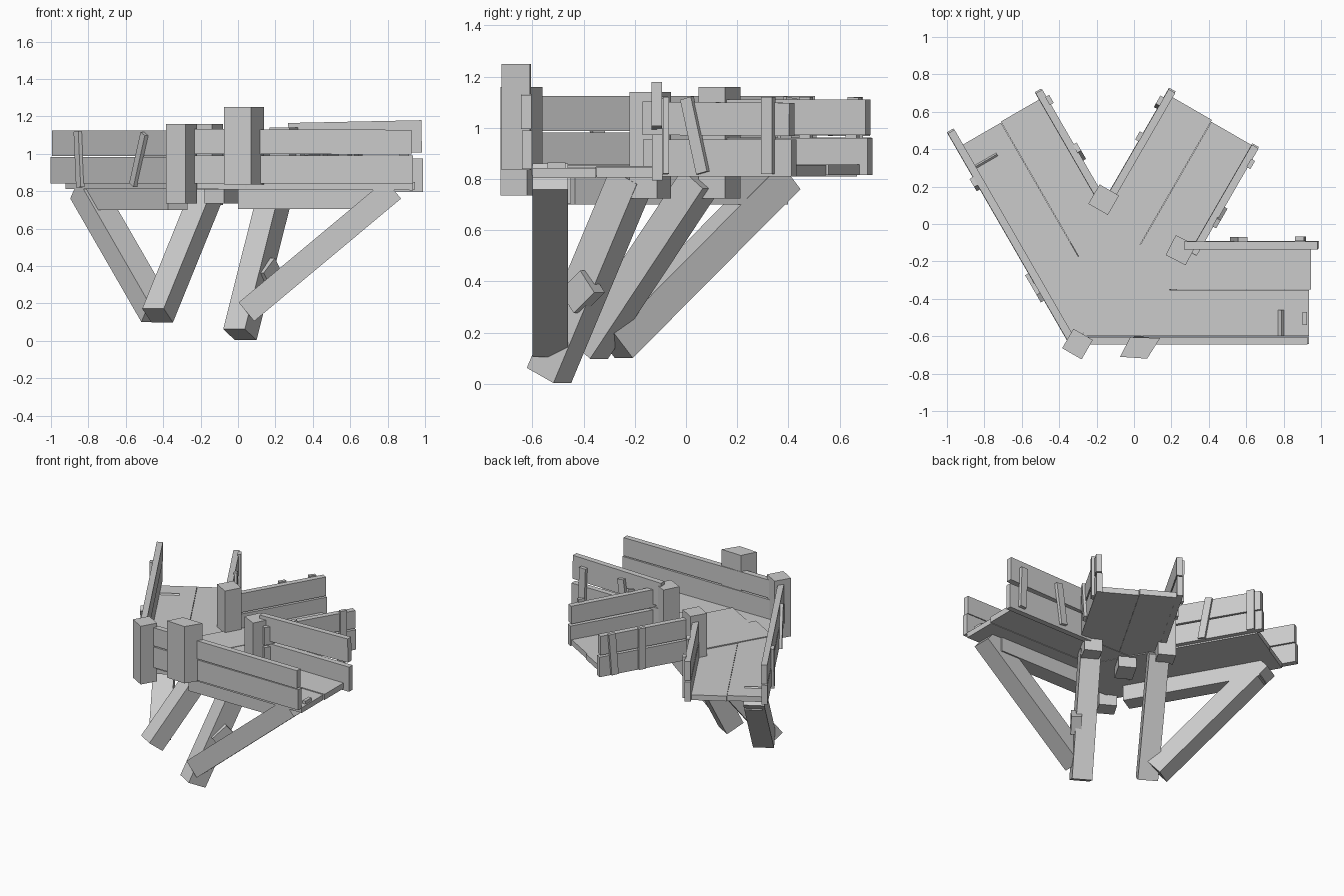
import bpy, bmesh
from math import radians, cos, sin
from mathutils import Matrix, Vector

if "Cube" in bpy.data.objects:
    bpy.data.objects.remove(bpy.data.objects["Cube"])


def box(name, size, matrix):
    bm = bmesh.new()
    bmesh.ops.create_cube(bm, size=1.0)
    bmesh.ops.scale(bm, vec=size, verts=bm.verts)
    bm.transform(matrix)
    me = bpy.data.meshes.new(name)
    bm.to_mesh(me)
    bm.free()
    ob = bpy.data.objects.new(name, me)
    bpy.context.collection.objects.link(ob)
    return ob


def plank(name, angle, s0, s1, t0, t1, z0, z1, tilt=0.0, yaw=0.0):
    """Box along a walkway arm: s = along the arm, t = to its left."""
    c = Vector(((s0 + s1) / 2, (t0 + t1) / 2, (z0 + z1) / 2))
    m = (Matrix.Rotation(radians(angle), 4, 'Z') @ Matrix.Translation(c)
         @ Matrix.Rotation(radians(yaw), 4, 'Z') @ Matrix.Rotation(radians(tilt), 4, 'Y'))
    return box(name, (s1 - s0, t1 - t0, z1 - z0), m)


def beam(name, a, b, w, h):
    """Square-cut timber between two points."""
    a, b = Vector(a), Vector(b)
    x = (b - a).normalized()
    y = Vector((0, 0, 1)).cross(x).normalized()
    z = x.cross(y)
    m = Matrix((x, y, z)).transposed().to_4x4()
    m.translation = (a + b) / 2
    return box(name, ((b - a).length, w, h), m)


A, B, C = 120, 60, 0   # headings of the three walkway arms

# Floor boards
plank("floor_left_outer", A, -0.37, 0.825, 0.345, 0.59, 0.812, 0.850)
plank("floor_left_inner", A, -0.37, 0.830, 0.10, 0.343, 0.810, 0.848)
plank("floor_back_left", B, -0.55, 0.690, -0.083, 0.17, 0.816, 0.856)
plank("floor_back_right", B, -0.50, 0.680, -0.34, -0.085, 0.814, 0.854)
plank("floor_right_front", C, -0.27, 0.935, -0.60, -0.352, 0.808, 0.846, tilt=0.3)
plank("floor_right_back", C, -0.20, 0.945, -0.35, -0.11, 0.810, 0.851, tilt=0.3)

# Side rails: a lower and an upper board on each edge
# (name, arm, start, end, offset, z of lower board, z of upper board, tilt of upper board)
rails = [
    ("left_outer", A, -0.36, 0.925, 0.602, (0.84, 0.982), (0.988, 1.125), 0.0),
    ("left_inner", A, 0.22, 0.875, 0.088, (0.82, 0.962), (0.970, 1.110), 0.3),
    ("back_left", B, 0.08, 0.725, 0.182, (0.815, 0.960), (0.972, 1.110), 0.0),
    ("back_right", B, 0.02, 0.690, -0.352, (0.81, 0.955), (0.970, 1.100), 0.4),
    ("right_front", C, -0.26, 0.935, -0.621, (0.84, 0.990), (0.998, 1.130), 0.2),
    ("right_back", C, 0.27, 0.990, -0.112, (0.795, 0.975), (1.000, 1.172), -1.2),
]
for n, arm, s0, s1, t, lo, hi, tilt in rails:
    plank("rail_lower_" + n, arm, s0, s1, t - 0.02, t + 0.02, *lo)
    plank("rail_upper_" + n, arm, s0, s1 - 0.008, t - 0.023, t + 0.018, *hi, tilt=tilt)

# Nailed battens: (arm, along, offset, tilt)
battens = [
    (A, 0.61, 0.629, 5), (A, -0.03, 0.629, -24),
    (A, 0.48, 0.06, 10), (A, 0.80, 0.06, 0),
    (B, 0.42, 0.209, 0), (B, 0.63, 0.209, 4),
    (B, 0.26, -0.38, -14), (B, 0.59, -0.38, 0),
    (C, 0.56, -0.082, 8), (C, 0.89, -0.078, -2),
]
for i, (arm, s, t, tilt) in enumerate(battens):
    plank(f"batten_{i}", arm, s - 0.025, s + 0.025, t - 0.012, t + 0.012,
          0.82, 1.12, tilt=tilt)
plank("end_cleat", C, 0.90, 0.925, -0.54, -0.47, 0.84, 0.865)

# Corner posts
for n, x, y, z0, z1, yaw in [("left", -0.302, -0.642, 0.735, 1.16, -30),
                             ("inner_back", -0.162, 0.13, 0.725, 1.16, -30),
                             ("inner_right", 0.25, -0.14, 0.725, 1.14, -27)]:
    plank("post_" + n, 0, x - 0.06, x + 0.06, y - 0.06, y + 0.06, z0, z1, yaw=yaw)

# Skewed front post
bm = bmesh.new()
f = bm.faces.new([bm.verts.new((x, y, 0.835)) for x, y in
                  [(-0.075, -0.71), (0.07, -0.72), (0.14, -0.61), (-0.02, -0.605)]])
top = bmesh.ops.extrude_face_region(bm, geom=[f])["geom"]
bmesh.ops.translate(bm, vec=(0, 0, 0.415), verts=[v for v in top if isinstance(v, bmesh.types.BMVert)])
bmesh.ops.recalc_face_normals(bm, faces=bm.faces)
me = bpy.data.meshes.new("post_front")
bm.to_mesh(me)
bm.free()
bpy.context.collection.objects.link(bpy.data.objects.new("post_front", me))

# Leaning legs
beam("leg_left", (-0.43, -0.38, 0.135), (-0.16, 0.06, 0.80), 0.135, 0.12)
beam("leg_right", (0.01, -0.535, 0.033), (0.205, -0.21, 0.81), 0.135, 0.135)

# Diagonal struts under the outer arms
beam("strut_right", (0.045, -0.53, 0.155), (0.83, -0.53, 0.81), 0.14, 0.13)
beam("strut_left", (-0.435, -0.28, 0.15), (-0.815, 0.375, 0.81), 0.14, 0.13)

# Joists under the floor and small packing blocks
plank("joist_right", C, 0.0, 0.76, -0.57, -0.45, 0.705, 0.815)
plank("joist_left", A, -0.24, 0.72, 0.45, 0.57, 0.70, 0.815)
plank("block_under_floor", B, -0.29, -0.13, -0.08, 0.04, 0.735, 0.82)
beam("block_on_leg", (0.13, -0.445, 0.32), (0.19, -0.365, 0.40), 0.07, 0.11)
